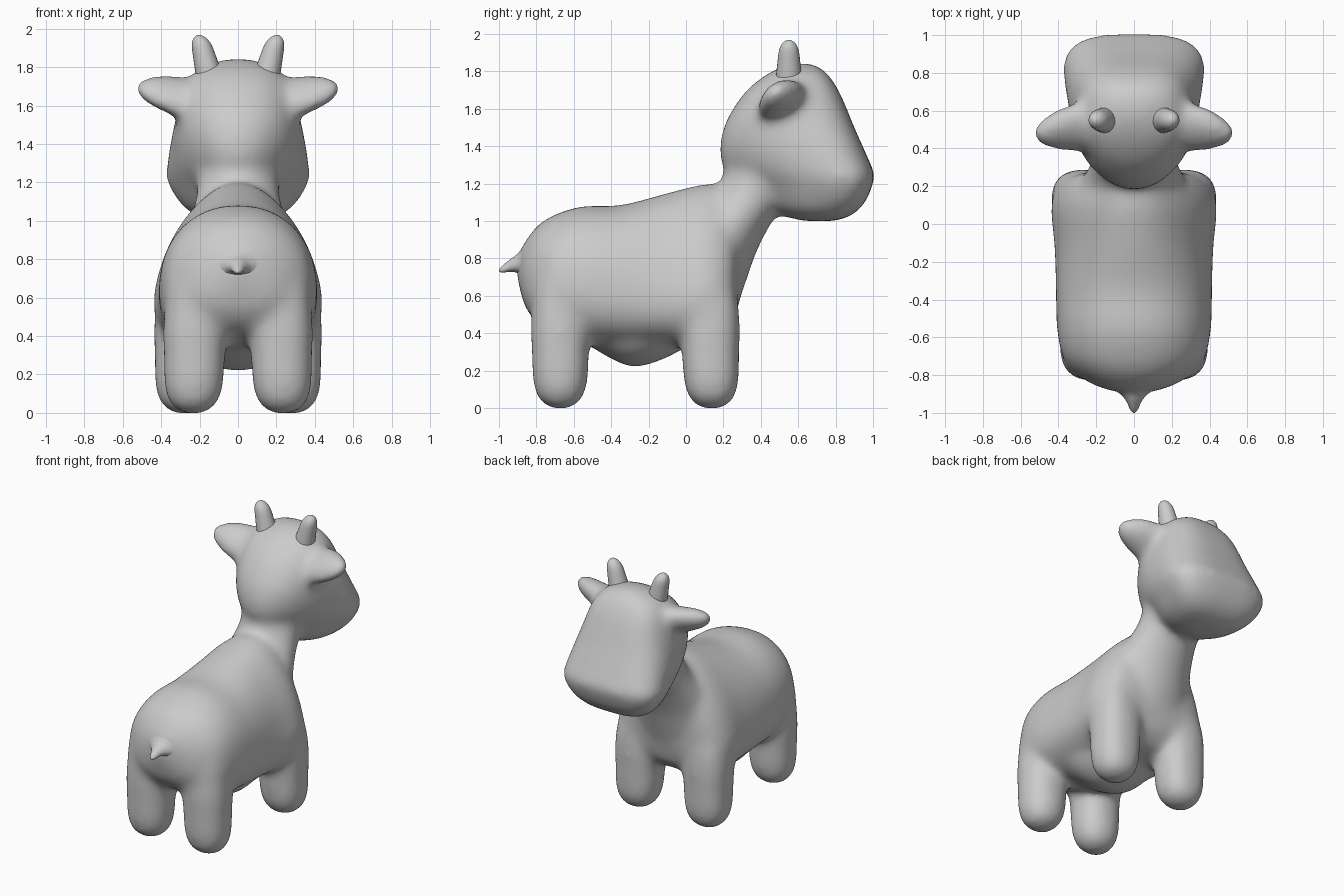
import bpy, bmesh, math
from mathutils import Matrix, Vector


def spline(rows, steps=5):
    """Catmull-Rom interpolation through the section rows."""
    out = []
    for i in range(len(rows) - 1):
        p0, p1 = rows[max(i - 1, 0)], rows[i]
        p2, p3 = rows[i + 1], rows[min(i + 2, len(rows) - 1)]
        for k in range(steps):
            t = k / steps
            out.append([0.5 * (2 * b + (c - a) * t + (2 * a - 5 * b + 4 * c - d) * t * t
                               + (3 * b - a - 3 * c + d) * t ** 3)
                        for a, b, c, d in zip(p0, p1, p2, p3)])
    return out + [list(rows[-1])]


def loft(bm, rows, axes, n=(2, 2), mat=Matrix(), seg=40):
    """Rows are (position, low, high, half width at low, half width at high)."""
    main, rng, wid = ("xyz".index(c) for c in axes)
    rings = []
    for pos, lo, hi, wl, wh in spline(rows):
        ring = []
        for k in range(seg):
            a = 2 * math.pi * k / seg
            s, c = math.sin(a), math.cos(a)
            e = 2 / (n[1] if s > 0 else n[0])
            u = math.copysign(abs(s) ** e, s)
            v = Vector((0, 0, 0))
            v[main] = pos
            v[rng] = (lo + hi) / 2 + u * (hi - lo) / 2
            v[wid] = math.copysign(abs(c) ** e, c) * (wl + (wh - wl) * (u + 1) / 2)
            ring.append(bm.verts.new(mat @ v))
        rings.append(ring)
    faces = [bm.faces.new(rings[0]), bm.faces.new(rings[-1])]
    for a, b in zip(rings, rings[1:]):
        for k in range(seg):
            j = (k + 1) % seg
            faces.append(bm.faces.new((a[k], a[j], b[j], b[k])))
    bmesh.ops.recalc_face_normals(bm, faces=faces)


def finish(bm, name):
    me = bpy.data.meshes.new(name)
    bm.to_mesh(me)
    bm.free()
    ob = bpy.data.objects.new(name, me)
    bpy.context.collection.objects.link(ob)
    me.polygons.foreach_set("use_smooth", [True] * len(me.polygons))
    return ob


body = bmesh.new()

# Torso, sections along y
loft(body, [(-.905, .70, .82, .03, .03), (-.885, .62, .85, .12, .10), (-.855, .53, .90, .23, .18),
            (-.79, .45, .98, .34, .27), (-.70, .40, 1.035, .41, .34), (-.55, .34, 1.08, .44, .37),
            (-.35, .32, 1.085, .455, .36), (-.1, .32, 1.15, .50, .30), (.08, .33, 1.195, .54, .27),
            (.18, .36, 1.19, .51, .24), (.25, .45, 1.1, .41, .22), (.28, .55, .95, .25, .18)],
     "yzx", (2.6, 2.2))

# Neck and chest, sections along z
loft(body, [(.42, .0, .25, .25, .25), (.55, -.1, .28, .38, .32), (.7, -.1, .33, .39, .29),
            (.85, -.05, .385, .36, .25), (1.0, .05, .465, .29, .22), (1.1, .11, .54, .24, .21),
            (1.2, .18, .6, .21, .22), (1.32, .22, .66, .2, .25)], "zyx", (2, 2))

# Head: round at the back, broad flat muzzle
loft(body, [(.998, .64, .78, .08, .1), (1.017, .55, .86, .16, .22), (1.06, .45, .925, .2, .31),
            (1.12, .37, .97, .2, .385), (1.2, .28, 1.0, .2, .445), (1.25, .22, 1.01, .22, .45),
            (1.32, .185, .98, .25, .425), (1.4, .18, .945, .28, .395), (1.5, .2, .9, .3, .355),
            (1.6, .25, .86, .3, .315), (1.7, .325, .815, .28, .275), (1.77, .41, .77, .24, .22),
            (1.815, .49, .725, .16, .15), (1.843, .57, .67, .06, .06)], "zyx", (2.1, 3.1))

# Belly bulge
loft(body, [(-.52, .34, .42, .1, .1), (-.44, .285, .5, .2, .3), (-.28, .218, .55, .22, .38),
            (-.1, .27, .5, .2, .33), (0, .33, .45, .12, .15)], "yzx", (2.4, 2))

# Legs and ears, mirrored
for side in (1, -1):
    mirror = Matrix.Scale(side, 4, (1, 0, 0))
    for xc, yc, n, slope, top in ((.228, -.672, 2.2, 0, 1), (.275, .138, 2.4, .02, 0)):
        leg = [(z, -.148 * f, .148 * f, .155 * f, .155 * f)
               for z, f in ((-.008, .2), (.01, .52), (.04, .75), (.09, .92), (.17, 1.01), (.3, 1.04),
                            (.42, 1.08), (.55, 1.04), (.66, .9 + .1 * top), (.76, .65 + .2 * top))]
        shear = Matrix(((1, 0, -.02, 0), (0, 1, -slope, 0), (0, 0, 1, 0), (0, 0, 0, 1)))
        loft(body, leg, "zyx", (n, n), mirror @ Matrix.Translation((xc + .005, yc, 0)) @ shear)
    tilt = Matrix.Translation((0, .53, 1.637)) @ Matrix.Rotation(math.radians(34), 4, 'X')
    rise = Matrix(((1, 0, 0, 0), (-.03, 1, 0, .01), (.26, 0, 1, -.065), (0, 0, 0, 1)))
    loft(body, [(.2, -.16, .12, .09, .1), (.3, -.16, .13, .085, .095), (.4, -.135, .115, .07, .085),
                (.47, -.1, .08, .055, .07), (.515, -.065, .045, .04, .045), (.535, -.03, .01, .015, .015)],
         "xyz", (2, 2), mirror @ tilt @ rise)

# Fuse the parts into one soft skin
skin = finish(body, "body")
rm = skin.modifiers.new("fuse", 'REMESH')
rm.mode = 'VOXEL'
rm.voxel_size = .017
rm.use_smooth_shade = True
sm = skin.modifiers.new("soften", 'SMOOTH')
sm.factor = .5
sm.iterations = 50

# Horns
for side, label in ((1, "right"), (-1, "left")):
    bm = bmesh.new()
    lean = Matrix(((1, 0, .25, .15 - .25 * 1.76), (0, 1, 0, .55), (0, 0, 1, 0), (0, 0, 0, 1)))
    loft(bm, [(z, -r, r, r, r) for z, r in ((1.66, .078), (1.76, .07), (1.84, .062), (1.91, .053),
                                            (1.945, .038), (1.963, .018), (1.968, .004))],
         "zyx", (2, 2), Matrix.Scale(side, 4, (1, 0, 0)) @ lean, 24)
    finish(bm, label + "_horn")

# Tail, a small drooping point
bm = bmesh.new()
loft(bm, [(-.80, .66, .93, .2, .18), (-.86, .685, .875, .15, .12), (-.90, .72, .825, .085, .06),
          (-.94, .728, .795, .045, .035), (-.98, .723, .762, .025, .018), (-1.0, .73, .74, .004, .004)],
     "yzx", (2, 2), seg=24)
finish(bm, "tail")
